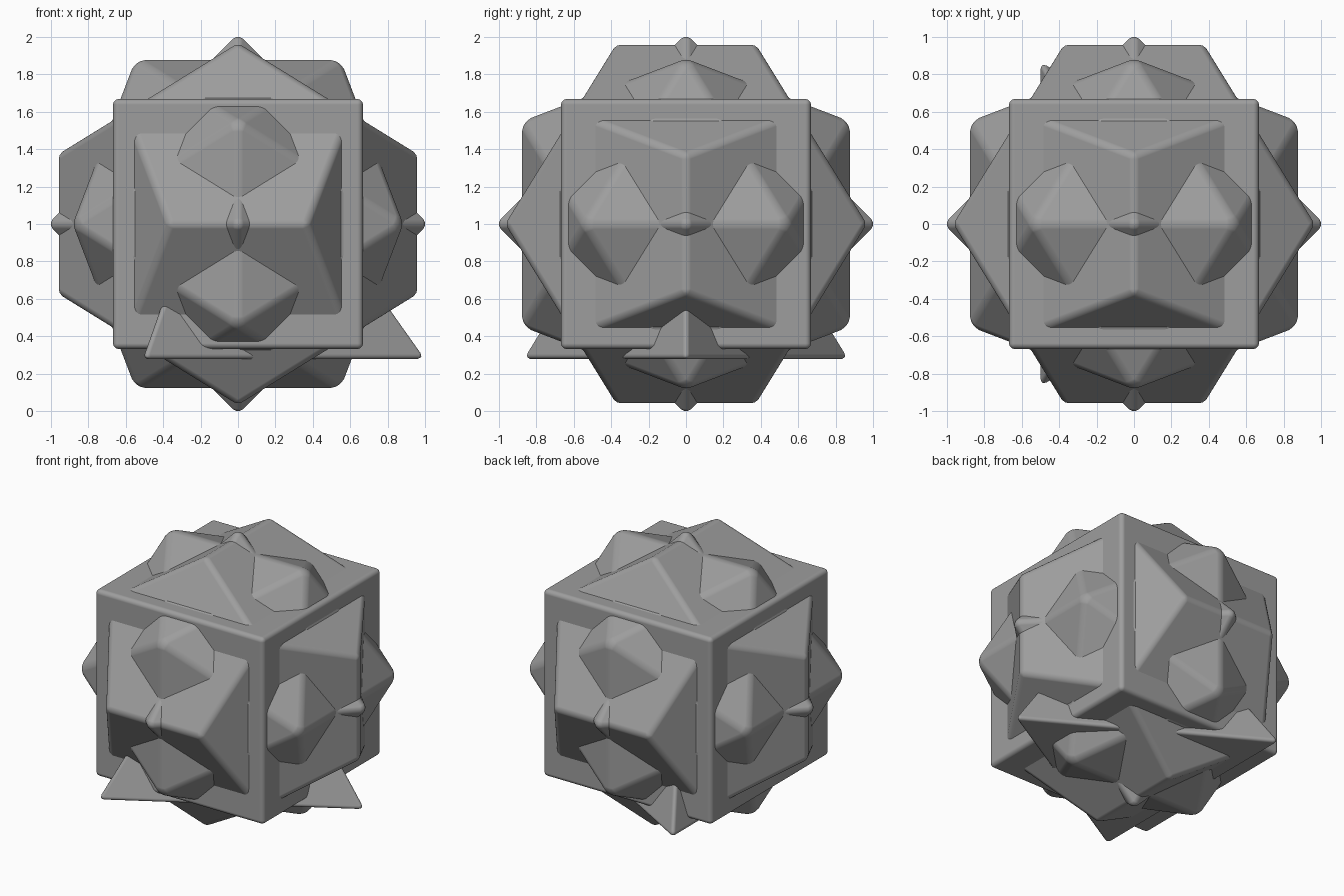
import bpy
import bmesh
from itertools import product
from math import sqrt, cos, sin, radians
from mathutils import Vector

cube = bpy.data.objects.get("Cube")
if cube:
    bpy.data.objects.remove(cube, do_unlink=True)

PHI = (1 + sqrt(5)) / 2
BEVEL = 0.03
CENTRE = Vector((0, 0, 1))

grey = bpy.data.materials.new("stone grey")
grey.use_nodes = True
colour = (0.34, 0.34, 0.34, 1)
grey.diffuse_color = colour
grey.node_tree.nodes["Principled BSDF"].inputs["Base Color"].default_value = colour


def signed_cycles(a, b, c):
    """All sign choices of a point and its cyclic rotations."""
    points = set()
    for x, y, z in ((a, b, c), (c, a, b), (b, c, a)):
        for i, j, k in product((-1, 1), repeat=3):
            points.add((x * i + 0.0, y * j + 0.0, z * k + 0.0))
    return sorted(points)


def rounded_solid(name, points, size, reach, floor=None):
    """Hull of the points with rounded edges, scaled so its x extent is reach."""
    bm = bmesh.new()
    for p in points:
        bm.verts.new(Vector(p) * size)
    bmesh.ops.convex_hull(bm, input=bm.verts[:])
    bmesh.ops.dissolve_limit(bm, angle_limit=0.02, verts=bm.verts[:], edges=bm.edges[:])
    bmesh.ops.recalc_face_normals(bm, faces=bm.faces[:])
    bmesh.ops.bevel(bm, geom=bm.edges[:], offset=BEVEL, offset_type='OFFSET',
                    segments=5, profile=0.5, affect='EDGES', clamp_overlap=True)
    scale = reach / max(v.co.x for v in bm.verts)
    low = min(v.co.z for v in bm.verts) * scale
    shift = CENTRE if floor is None else Vector((0, 0, floor - low))
    for v in bm.verts:
        v.co = v.co * scale + shift
    mesh = bpy.data.meshes.new(name)
    bm.to_mesh(mesh)
    bm.free()
    mesh.materials.append(grey)
    mesh.shade_smooth()
    obj = bpy.data.objects.new(name, mesh)
    bpy.context.collection.objects.link(obj)
    # Keeps the large faces flat and the rounded edges soft
    normals = obj.modifiers.new("face_normals", 'WEIGHTED_NORMAL')
    normals.weight = 100
    return obj


# Cube core
rounded_solid("cube_core", signed_cycles(1, 1, 1), 0.668, 0.668)

# Dodecahedron: roof-shaped ridges on every cube face
rounded_solid("dodecahedron", signed_cycles(1, 1, 1) + signed_cycles(0, 1 / PHI, PHI),
              0.963 / PHI, 0.957)

# Icosahedron: paired blunt points on every cube face
rounded_solid("icosahedron", signed_cycles(1, 0, PHI), 0.88 / PHI, 0.877)

# Octahedron: small tips on the axes
rounded_solid("octahedron", signed_cycles(1, 0, 0), 1.03, 1.0)

# Tetrahedron: three low corner spikes
base = [(cos(radians(a)), sin(radians(a)), 0) for a in (0, 120, 240)]
rounded_solid("tetrahedron", base + [(0, 0, sqrt(2))], 1.02, 0.98, floor=0.278)
